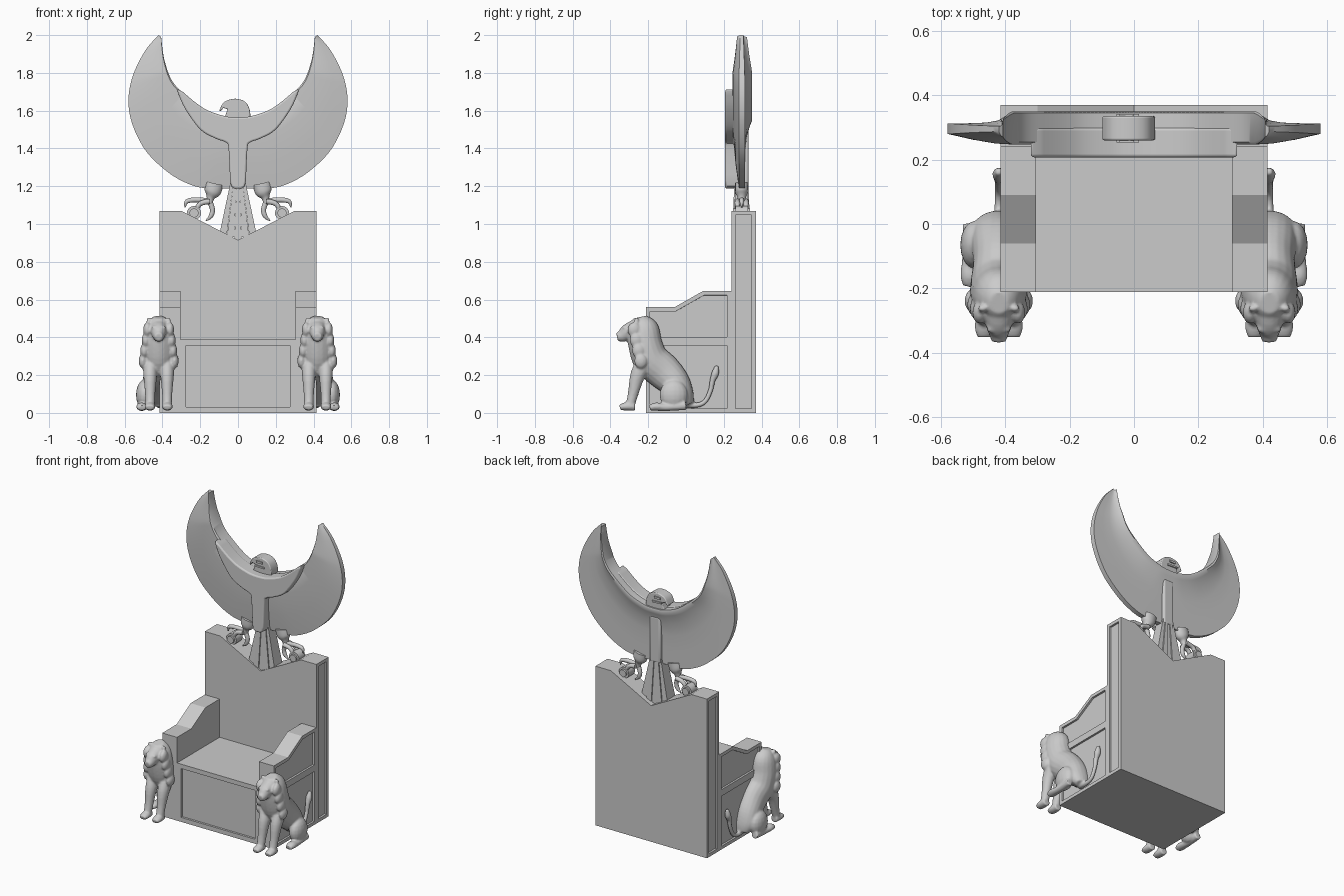
import bpy, bmesh, math
from mathutils import Vector

if "Cube" in bpy.data.objects:
    bpy.data.objects.remove(bpy.data.objects["Cube"])


def spline(pts, n=6):
    """Catmull-Rom through points of any dimension."""
    out = []
    for i in range(len(pts) - 1):
        p = [pts[max(0, min(len(pts) - 1, i + k))] for k in (-1, 0, 1, 2)]
        for j in range(n):
            t = j / n
            out.append(tuple(b + .5 * t * (c - a + t * (2 * a - 5 * b + 4 * c - d + t * (3 * (b - c) + d - a)))
                             for a, b, c, d in zip(*p)))
    return out + [tuple(pts[-1])]


def finish(bm, name, smooth=None, mirror=False, bevel=0):
    bmesh.ops.recalc_face_normals(bm, faces=bm.faces[:])
    me = bpy.data.meshes.new(name)
    bm.to_mesh(me)
    bm.free()
    ob = bpy.data.objects.new(name, me)
    bpy.context.collection.objects.link(ob)
    if bevel:
        m = ob.modifiers.new("bevel", 'BEVEL')
        m.width, m.segments, m.limit_method, m.angle_limit = bevel, 3, 'ANGLE', math.radians(50)
    if mirror:
        ob.modifiers.new("mirror", 'MIRROR')
    if smooth:
        bpy.ops.object.select_all(action='DESELECT')
        ob.select_set(True)
        bpy.context.view_layer.objects.active = ob
        bpy.ops.object.shade_smooth_by_angle(angle=math.radians(smooth))
    return ob


def prism(bm, outline, axis, a, b):
    """Extrude a 2D outline along x (outline is y,z) or y (outline is x,z)."""
    def put(p, w):
        return bm.verts.new((w, p[0], p[1]) if axis == 'x' else (p[0], w, p[1]))
    A, B = [put(p, a) for p in outline], [put(p, b) for p in outline]
    n = len(A)
    bm.faces.new(A)
    bm.faces.new(B[::-1])
    for i in range(n):
        j = (i + 1) % n
        bm.faces.new((A[i], A[j], B[j], B[i]))


def rect(u0, u1, v0, v1):
    return [(u0, v0), (u1, v0), (u1, v1), (u0, v1)]


def recess(bm, direction, width=.022, depth=.013):
    """Sink a framed panel into every face looking in a direction."""
    bmesh.ops.recalc_face_normals(bm, faces=bm.faces[:])
    bm.normal_update()
    d = Vector(direction)
    fs = [f for f in bm.faces if f.normal.dot(d) > .99]
    for f in fs:
        bmesh.ops.inset_region(bm, faces=[f], thickness=width, use_even_offset=True)
        # straight-sided step down into the panel
        bmesh.ops.inset_region(bm, faces=[f], thickness=.0005, use_even_offset=True)
        for v in f.verts:
            v.co -= d * depth


def loft(bm, path, w=0, plane='yz', seg=14, n=5):
    """Tube through (u, v, radius across plane, radius in plane)."""
    pts = spline(path, n)
    rings = []
    for i, (u, v, rw, rn) in enumerate(pts):
        a, b = pts[max(i - 1, 0)], pts[min(i + 1, len(pts) - 1)]
        t = Vector((b[0] - a[0], b[1] - a[1])).normalized()
        ring = []
        for k in range(seg):
            c, s = math.cos(k * math.tau / seg), math.sin(k * math.tau / seg)
            uu, vv, ww = u - t.y * rn * s, v + t.x * rn * s, w + rw * c
            ring.append(bm.verts.new((ww, uu, vv) if plane == 'yz' else (uu, ww, vv)))
        rings.append(ring)
    for r, q in zip(rings, rings[1:]):
        for k in range(seg):
            j = (k + 1) % seg
            bm.faces.new((r[k], r[j], q[j], q[k]))
    bm.faces.new(rings[0])
    bm.faces.new(rings[-1][::-1])


def ball(bm, centre, radii):
    r = bmesh.ops.create_uvsphere(bm, u_segments=16, v_segments=10, radius=1)
    for v in r['verts']:
        v.co = Vector([c + a * s for c, a, s in zip(centre, v.co, radii)])


# Throne back with V-notched top and side panels
bm = bmesh.new()
prism(bm, [(-.415, 0), (.415, 0), (.415, 1.07), (.3, 1.07), (0, .915), (-.3, 1.07), (-.415, 1.07)], 'y', .24, .37)
recess(bm, (1, 0, 0))
recess(bm, (-1, 0, 0))
finish(bm, "throne_back")

# Seat block with front panel
bm = bmesh.new()
prism(bm, rect(-.305, .305, 0, .388), 'y', -.212, .24)
recess(bm, (0, -1, 0), .03)
finish(bm, "seat")

# Stepped arms with a lower and an upper side panel
bm = bmesh.new()
prism(bm, rect(-.212, .24, 0, .38), 'x', .305, .415)
prism(bm, [(-.212, .38), (.24, .38), (.24, .645), (.09, .645), (-.06, .56), (-.212, .56)], 'x', .305, .415)
recess(bm, (1, 0, 0))
finish(bm, "arm", mirror=True)

# Crescent wings: thick inner leading edge thinning to the outer edge
inner = spline([(.407, 1.99), (.39, 1.87), (.35, 1.76), (.28, 1.685), (.175, 1.605), (.07, 1.567), (0, 1.56)], 9)
outer = spline([(.42, 2.0), (.49, 1.92), (.555, 1.79), (.58, 1.66), (.56, 1.53), (.49, 1.39), (.385, 1.285),
                (.28, 1.22), (.175, 1.19), (0, 1.19)], 6)
section = [(0, .345), (0, .255), (.03, .247), (.3, .25), (.65, .262), (1, .28), (1, .312), (.7, .313), (.45, .315),
           (.25, .322), (.1, .34), (.04, .349)]
bm = bmesh.new()
rings = []
for p, q in zip(inner, outer):
    k = min(1, .5 + 2.3 * max(0, 2 - (p[1] + q[1]) / 2))
    rings.append([bm.verts.new((p[0] + (q[0] - p[0]) * s, .295 + (y - .295) * k, p[1] + (q[1] - p[1]) * s))
                  for s, y in section])
bm.faces.new(rings[0])
for r, q in zip(rings, rings[1:]):
    for i in range(len(r)):
        j = (i + 1) % len(r)
        bm.faces.new((r[i], r[j], q[j], q[i]))
finish(bm, "wings", 40, mirror=True)

# Raised breast band and body stem, with a slimmer stem behind
top = [(.322, 1.712)] + [p for p in inner if p[0] < .29]
low = spline([(.042, 1.23), (.05, 1.40), (.065, 1.432), (.12, 1.453), (.2, 1.50), (.28, 1.61), (.318, 1.695)], 4)
half = [(.018, 1.187), (.036, 1.2)] + low + [(x, z + .004) for x, z in top]
bm = bmesh.new()
prism(bm, half + [(-x, z) for x, z in half[::-1] if x > .001], 'y', .207, .30)
finish(bm, "breast_band", 35, bevel=.012)
bm = bmesh.new()
prism(bm, rect(-.04, .04, 1.19, 1.5), 'y', .27, .332)
finish(bm, "body_stem", 35, bevel=.012)

# Bird head in profile with hooked beak
bm = bmesh.new()
prism(bm, spline([(.066, 1.55), (.062, 1.605), (.04, 1.645), (0, 1.662), (-.04, 1.66), (-.078, 1.642), (-.1, 1.598)], 3)
      + [(-.09, 1.597), (-.078, 1.615), (-.055, 1.607), (-.065, 1.58), (-.08, 1.55)], 'y', .26, .335)
finish(bm, "bird_head", 40, bevel=.006)
bm = bmesh.new()
prism(bm, rect(-.045, 0, 1.626, 1.64), 'y', .253, .342)
prism(bm, [(-.055, 1.6), (.015, 1.597), (.015, 1.608), (-.055, 1.611)], 'y', .253, .342)
finish(bm, "bird_eye")

# Tail fan of five feathers, resting in the notch
bm = bmesh.new()
for i in range(-2, 3):
    a, b, g = i * .016, i * .039, .5 + .5 * (i % 2)
    zb = .91 + abs(b) * .51
    prism(bm, [(a - .008, 1.22), (a + .008, 1.22), (b + .0195, zb), (b - .0195, zb)], 'y', .268 - .012 * g, .318 + .012 * g)
for v in bm.verts:
    if v.co.z < 1.1:
        v.co.y += -.012 if v.co.y < .29 else .012
finish(bm, "tail_feathers")

# Legs, talons and the rings they hold
bm = bmesh.new()
loft(bm, [(.125, 1.215, .035, .05), (.135, 1.17, .035, .045), (.145, 1.14, .022, .022), (.15, 1.11, .018, .016)],
     .295, 'xz')
for w, tip in ((.295, [(.215, 1.128), (.27, 1.12), (.28, 1.088)]), (.272, [(.195, 1.11), (.215, 1.085), (.205, 1.06)]),
               (.318, [(.195, 1.11), (.215, 1.085), (.205, 1.06)]), (.295, [(.135, 1.075), (.145, 1.04), (.17, 1.018)])):
    path = [(.15, 1.12)] + tip
    loft(bm, [(u, v, r, r) for (u, v), r in zip(path, (.015, .014, .012, .003))], w, 'xz', 10)
finish(bm, "bird_leg", 50, mirror=True)
bm = bmesh.new()
for r, a, b in ((.037, .262, .328), (.024, .25, .34)):
    prism(bm, [(.233 + r * math.cos(k * math.tau / 24), 1.058 + r * math.sin(k * math.tau / 24)) for k in range(24)],
          'y', a, b)
finish(bm, "held_ring", 35, mirror=True)

# Seated lion: lofted body parts fused by a voxel remesh
bm = bmesh.new()
loft(bm, [(.015, .045, .05, .03), (-.01, .09, .08, .055), (-.055, .155, .085, .08), (-.12, .22, .08, .095),
          (-.185, .28, .088, .095), (-.215, .36, .088, .09), (-.228, .44, .076, .085), (-.24, .485, .054, .06),
          (-.245, .507, .03, .035)], n=4, seg=20)
loft(bm, [(-.24, .45, .055, .055), (-.30, .435, .045, .043), (-.335, .41, .033, .035), (-.365, .402, .022, .022)])
tail = [(-.02, .05, .02), (.05, .04, .014), (.1, .06, .013), (.13, .12, .013), (.14, .17, .015), (.155, .21, .02),
        (.163, .25, .01)]
loft(bm, [(u, v, r, r) for u, v, r in tail], 0)
for s in (-1, 1):
    loft(bm, [(-.21, .28, .04, .05), (-.255, .2, .036, .04), (-.28, .1, .027, .028), (-.298, .03, .025, .024)], s * .045)
    loft(bm, [(-.27, .033, .024, .022), (-.32, .034, .029, .022), (-.35, .028, .022, .014)], s * .046)
    ball(bm, (s * .075, -.065, .095), (.045, .075, .08))
    loft(bm, [(0, .04, .022, .025), (-.1, .03, .024, .02), (-.16, .033, .029, .022), (-.192, .026, .022, .014)], s * .09)
    ball(bm, (s * .05, -.262, .488), (.015, .012, .018))
    ball(bm, (s * .022, -.325, .452), (.016, .014, .01))
    for k in range(4):  # mane locks
        ball(bm, (s * (.06 + .008 * k), -.275 + .012 * k, .44 - .055 * k), (.022, .035, .04))
lion = finish(bm, "lion_right")
m = lion.modifiers.new("fuse", 'REMESH')
m.mode, m.voxel_size, m.use_smooth_shade = 'VOXEL', .0065, True
m = lion.modifiers.new("soften", 'SMOOTH')
m.factor, m.iterations = .5, 2
lion.location.x = .42
other = lion.copy()
other.name = "lion_left"
other.location.x = -.42
bpy.context.collection.objects.link(other)
